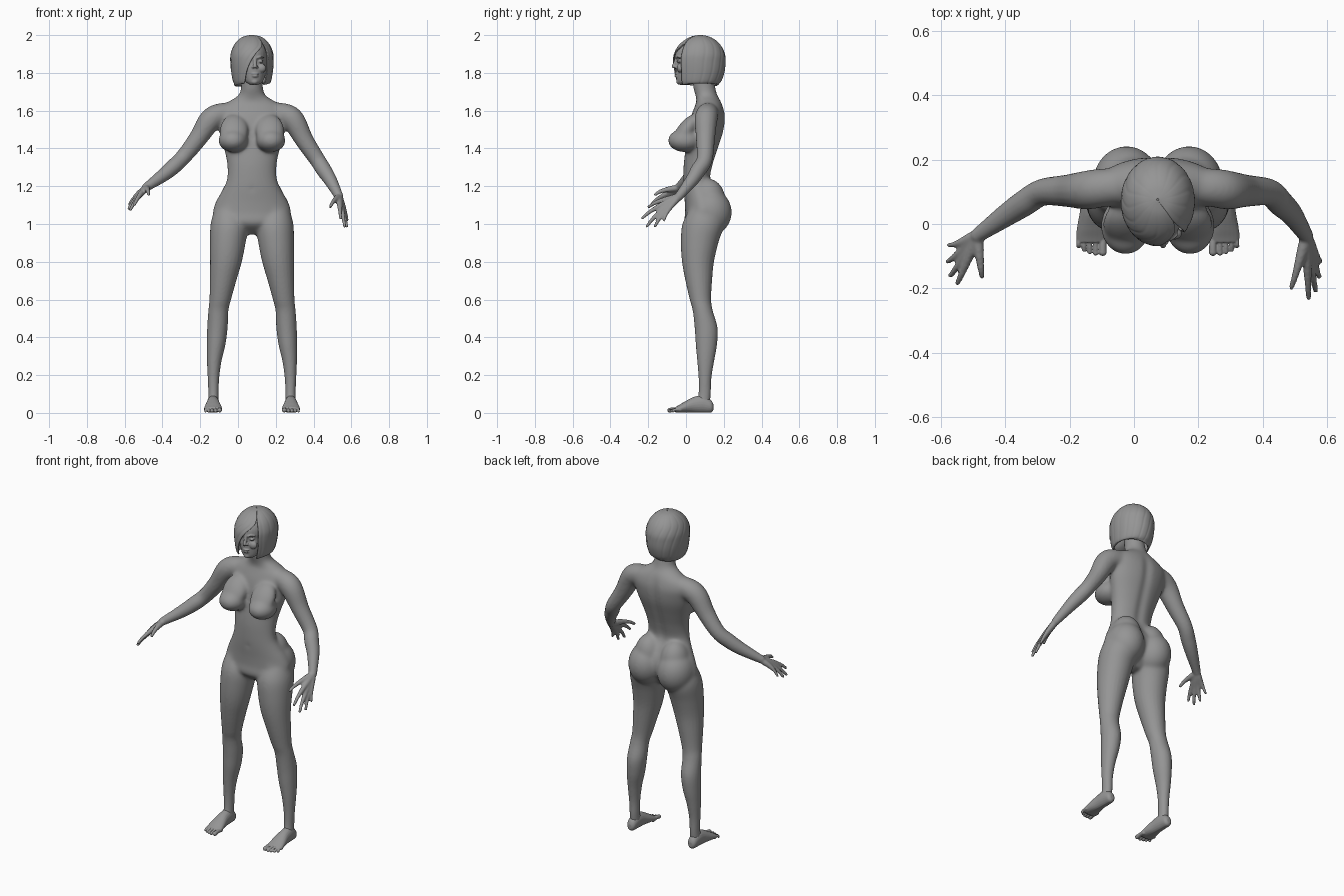
import bpy, bmesh, math
from mathutils import Vector, Matrix

CX = 0.074   # body centre line
GREY = bpy.data.materials.new("dark_grey")
GREY.diffuse_color = (.3, .3, .3, 1)


def spline(rows, n=5):
    """Catmull-Rom through rows of numbers."""
    out = []
    for i in range(len(rows) - 1):
        p0, p1 = rows[max(i - 1, 0)], rows[i]
        p2, p3 = rows[i + 1], rows[min(i + 2, len(rows) - 1)]
        for k in range(n):
            t = k / n
            out.append([0.5 * (2 * b + (c - a) * t + (2 * a - 5 * b + 4 * c - d) * t * t
                        + (3 * b - a - 3 * c + d) * t ** 3) for a, b, c, d in zip(p0, p1, p2, p3)])
    return out + [list(rows[-1])]


def skin(bm, rings, closed=True):
    vs = [[bm.verts.new(p) for p in r] for r in rings]
    n = len(vs[0])
    faces = []
    for a, b in zip(vs, vs[1:]):
        for i in range(n if closed else n - 1):
            j = (i + 1) % n
            faces.append(bm.faces.new((a[i], a[j], b[j], b[i])))
    if closed:
        faces += [bm.faces.new(vs[0][::-1]), bm.faces.new(vs[-1])]
    bmesh.ops.recalc_face_normals(bm, faces=faces)


def stack(bm, rows, cx, sides=32):
    """Horizontal ellipses: (z, front y, back y, half width, x offset)."""
    rings = []
    for z, f, b, rx, dx in spline(rows):
        rings.append([(cx + dx + rx * math.cos(2 * math.pi * i / sides),
                       (f + b) / 2 + (b - f) / 2 * math.sin(2 * math.pi * i / sides), z)
                      for i in range(sides)])
    skin(bm, rings)


def tube(bm, rows, sides=16):
    """Round tube along (x, y, z, radius), with rounded ends."""
    pts = spline(rows)
    rings = []
    for i, p in enumerate(pts):
        t = (Vector(pts[min(i + 1, len(pts) - 1)][:3]) - Vector(pts[max(i - 1, 0)][:3])).normalized()
        u = t.orthogonal().normalized() if i == 0 else (u - t * u.dot(t)).normalized()
        v = t.cross(u)
        rings.append([Vector(p[:3]) + p[3] * (u * math.cos(a) + v * math.sin(a))
                      for a in [2 * math.pi * k / sides for k in range(sides)]])
    skin(bm, rings)
    for p in (pts[0], pts[-1]):
        ball(bm, p[:3], [p[3]] * 3)


def ball(bm, c, r, tilt=0):
    m = Matrix.Translation(c) @ Matrix.Rotation(tilt, 4, 'X') @ Matrix.Diagonal((*r, 1))
    bmesh.ops.create_uvsphere(bm, u_segments=24, v_segments=16, radius=1, matrix=m)


def make(name, bm):
    me = bpy.data.meshes.new(name)
    bm.to_mesh(me)
    bm.free()
    ob = bpy.data.objects.new(name, me)
    bpy.context.collection.objects.link(ob)
    me.materials.append(GREY)
    for p in me.polygons:
        p.use_smooth = True
    return ob


def fuse(name, bm, voxel, smooth):
    """Merge overlapping parts into one smooth surface."""
    ob = make(name, bm)
    r = ob.modifiers.new("fuse", 'REMESH')
    r.mode, r.voxel_size, r.use_smooth_shade = 'VOXEL', voxel, True
    s = ob.modifiers.new("soften", 'SMOOTH')
    s.factor, s.iterations = 0.5, smooth
    return ob


def ramp(v, lo, hi):
    t = max(0, min(1, (v - lo) / (hi - lo)))
    return t * t * (3 - 2 * t)


body, feet = bmesh.new(), bmesh.new()

# torso and neck
stack(body, [(.945, .06, .12, .04, 0), (1.0, -.005, .165, .18, 0), (1.06, -.005, .195, .207, 0),
             (1.12, -.007, .19, .19, 0), (1.18, -.012, .16, .157, 0), (1.24, -.014, .132, .132, 0),
             (1.32, -.012, .147, .132, 0), (1.40, -.002, .172, .149, 0), (1.48, .01, .198, .172, 0),
             (1.54, .02, .208, .185, 0), (1.58, .03, .208, .192, 0), (1.62, .045, .198, .172, 0),
             (1.65, .055, .185, .122, 0), (1.68, .05, .167, .074, 0), (1.72, .04, .155, .058, 0),
             (1.80, .03, .14, .055, 0)], CX)

for s in (-1, 1):
    # chest and buttocks
    ball(body, (CX + s * .1, -.006, 1.442), (.078, .09, .062))
    ball(body, (CX + s * .095, .0, 1.495), (.076, .046, .1), -.62)
    ball(body, (CX + s * .097, .125, 1.062), (.106, .118, .125))
    ball(body, (CX + s * .085, .12, 1.12), (.085, .09, .12))
    # leg
    stack(body, [(1.08, .02, .17, .075, s * .122), (1.0, -.02, .2, .1, s * .12),
                 (.9, -.028, .172, .095, s * .128), (.8, -.021, .148, .084, s * .138),
                 (.7, -.003, .138, .07, s * .153), (.6, .02, .133, .057, s * .168),
                 (.54, .036, .142, .053, s * .178), (.45, .046, .167, .054, s * .183),
                 (.36, .052, .164, .049, s * .19), (.27, .06, .148, .038, s * .2),
                 (.18, .067, .134, .03, s * .204), (.1, .066, .131, .027, s * .204),
                 (.04, .055, .125, .028, s * .205)], CX, 24)
    # foot, lengthwise
    rings = []
    for y, z, rx, rz in spline([(.145, .03, .012, .015), (.132, .035, .026, .033), (.09, .046, .032, .046),
                                (.04, .042, .036, .042), (-.01, .029, .045, .029),
                                (-.04, .02, .048, .02), (-.057, .017, .044, .014)]):
        rings.append([(CX + s * .206 + rx * math.cos(a), y, max(.002, z + rz * math.sin(a)))
                      for a in [2 * math.pi * k / 20 for k in range(20)]])
    skin(feet, rings)
    for off, tip, r in ((.171, -.087, .0125), (.193, -.09, .0085), (.2115, -.086, .0078),
                        (.229, -.079, .0076), (.246, -.068, .0076)):
        x = CX + s * off
        tube(feet, [(x, -.03, .016, r), (x, -.06, .018, r - .0008), (x, tip, r + .002, r)], 10)

# arms
tube(body, [(-.01, .12, 1.59, .055), (-.1, .112, 1.578, .061), (-.15, .105, 1.545, .061),
            (-.21, .103, 1.455, .05), (-.285, .098, 1.36, .042), (-.34, .065, 1.305, .041),
            (-.40, .025, 1.255, .035), (-.485, -.035, 1.195, .023)])
tube(body, [(.16, .12, 1.59, .055), (.25, .112, 1.578, .061), (.295, .105, 1.545, .061),
            (.35, .103, 1.445, .05), (.42, .098, 1.34, .042), (.455, .065, 1.285, .041),
            (.49, .03, 1.23, .035), (.535, -.038, 1.145, .023)])

# hands: wrist, fingertips index to little, then thumb
hands = [((-.487, -.035, 1.192), (-.55, -.187, 1.1), (-.571, -.162, 1.074), (-.58, -.118, 1.08),
          (-.577, -.066, 1.105), (-.472, -.165, 1.155)),
         ((.535, -.038, 1.145), (.543, -.234, 1.03), (.565, -.21, .985), (.576, -.166, .985),
          (.581, -.118, 1.018), (.488, -.2, 1.09))]
for wrist, *tips in hands:
    w = Vector(wrist)
    for i, tip in enumerate(tips):
        t = Vector(tip)
        k = w.lerp(t, .5) + Vector((0, -.004, .008))
        q = w.lerp(t, .78) + Vector((0, -.004, .007))
        r = .0095 if i != 3 else .0085
        tube(body, [(*w, .019), (*w.lerp(k, .5), .0175), (*k, .014), (*q, r + .001),
                    (*w.lerp(t, .98), r - .001)], 10)

fuse("feet", feet, .003, 3)
ob = fuse("body", body, .006, 3)

# bake the fused body, then blend the torso softly and groove the spine
ev = ob.evaluated_get(bpy.context.evaluated_depsgraph_get())
ob.data = bpy.data.meshes.new_from_object(ev)
ob.modifiers.clear()
soft = ob.vertex_groups.new(name="torso")
for v in ob.data.vertices:
    x, y, z = v.co
    side = abs(x - CX)
    if y > .1:
        v.co.y -= .012 * math.exp(-(side / .022) ** 2) * ramp(z, 1.12, 1.3) * ramp(z, 1.68, 1.55)
    if y < .03:
        v.co.y += .006 * math.exp(-(side / .008) ** 2 - ((z - 1.185) / .01) ** 2)   # navel
    soft.add([v.index], ramp(z, .8, .9) * ramp(z, 1.72, 1.66) * ramp(side, .3, .22), 'REPLACE')
sm = ob.modifiers.new("blend", 'SMOOTH')
sm.factor, sm.iterations, sm.vertex_group = .5, 40, "torso"

# head with facial features
head = bmesh.new()
stack(head, [(1.737, -.037, .01, .022, .012), (1.752, -.047, .05, .044, .011), (1.78, -.052, .1, .06, .009),
             (1.82, -.054, .135, .07, .007), (1.86, -.051, .155, .077, .004), (1.885, -.058, .165, .079, .003),
             (1.92, -.05, .165, .076, .002), (1.955, -.025, .145, .06, 0), (1.975, .02, .11, .03, 0)], CX)
FX = .09
tube(head, [(FX, -.05, 1.882, .008), (FX, -.057, 1.855, .009), (FX, -.066, 1.834, .01)], 12)
for s in (-1, 1):
    ball(head, (FX + s * .01, -.055, 1.831), (.008, .009, .007))
    ball(head, (FX + s * .03, -.036, 1.861), (.014, .013, .007))
    ball(head, (FX + s * .032, -.03, 1.825), (.027, .019, .024))
    tube(head, [(FX + s * .012, -.052, 1.88, .005), (FX + s * .03, -.045, 1.885, .005),
                (FX + s * .046, -.032, 1.88, .004)], 8)
ball(head, (FX, -.05, 1.794), (.02, .012, .006))
ball(head, (FX, -.048, 1.783), (.018, .013, .007))
ball(head, (FX - .003, -.036, 1.754), (.02, .016, .015))
fuse("head", head, .0035, 4)

# bobbed hair: open strip round the head, (z, front, back, half width, right edge x, left edge x)
hair = bmesh.new()
rings = []
N = 120
for z, f, b, rx, xr, xl in spline([(1.738, -.045, .165, .088, .135, .03), (1.76, -.055, .186, .099, .143, .038),
                                   (1.81, -.063, .202, .108, .152, .047), (1.86, -.066, .206, .112, .154, .067),
                                   (1.9, -.061, .203, .11, .153, .093), (1.94, -.04, .185, .096, .14, .125),
                                   (1.97, -.008, .157, .073, .12, .12), (1.99, .03, .12, .043, .1, .1),
                                   (1.998, .072, .078, .003, .075, .075)], 6):
    a0 = math.asin(max(-.95, min(.95, (xr - CX) / rx)))
    a1 = 2 * math.pi + min(a0, math.asin(max(-.95, min(.95, (xl - CX) / rx))))
    ring = []
    for i in range(N + 1):
        t = i / N
        a = a0 + (a1 - a0) * t
        g = 1 - .014 * abs(math.sin(t * 14 * math.pi)) ** 12   # grooves between locks
        ring.append((CX + g * rx * math.sin(a), (f + b) / 2 - g * (b - f) / 2 * math.cos(a),
                     z + (.008 * math.sin(t * 7) if z < 1.745 else 0)))
    rings.append(ring)
skin(hair, rings, closed=False)
ob = make("hair", hair)
sol = ob.modifiers.new("thickness", 'SOLIDIFY')
sol.thickness, sol.offset = .006, 0
